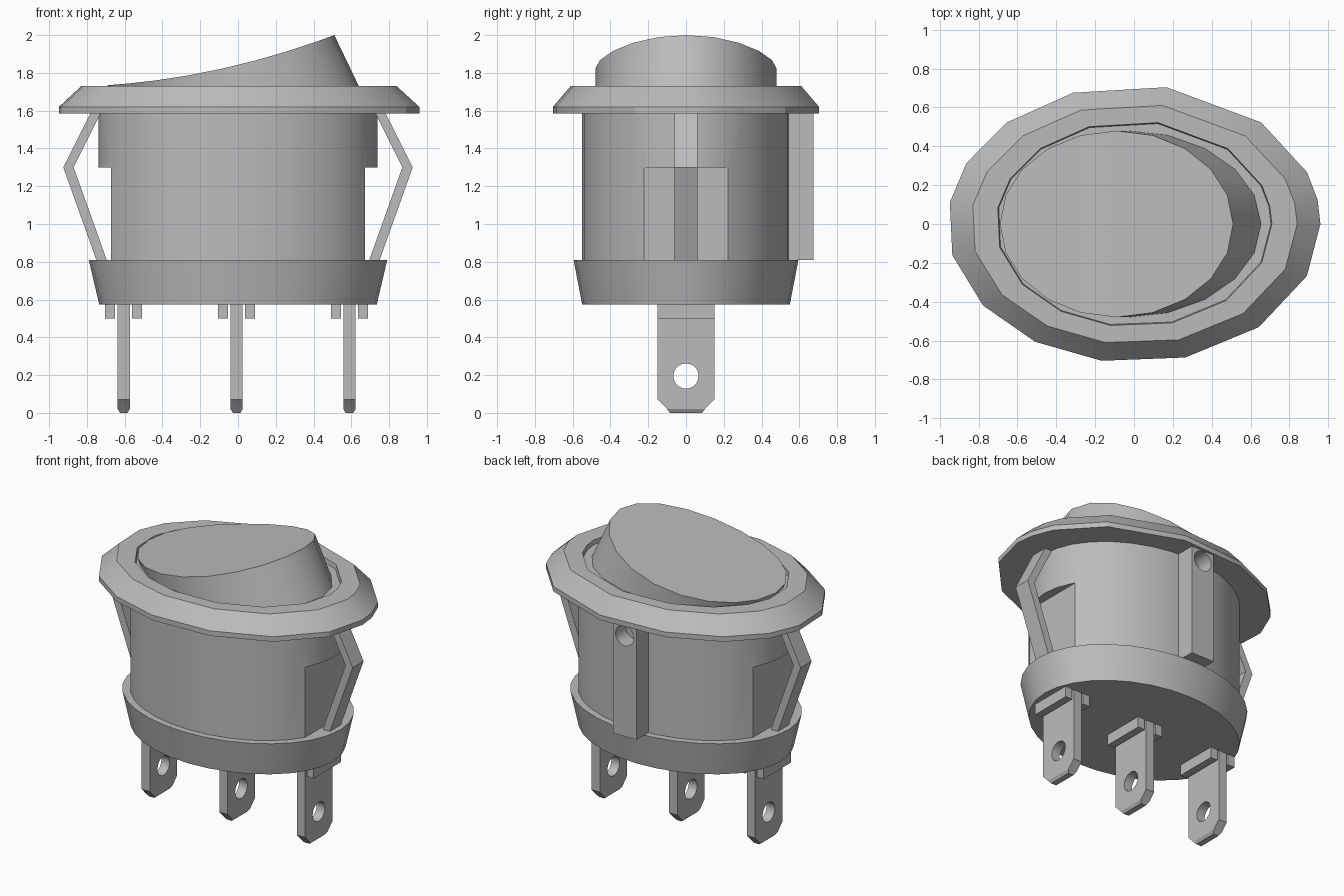
import bpy, bmesh
from math import sin, cos, radians, tau

cube = bpy.data.objects.get("Cube")
if cube:
    bpy.data.objects.remove(cube, do_unlink=True)

grey = bpy.data.materials.new("plain_grey")
grey.use_nodes = True
GREY = (0.5, 0.5, 0.5, 1)
grey.diffuse_color = GREY
grey.node_tree.nodes["Principled BSDF"].inputs["Base Color"].default_value = GREY


def finish(name, bm, smooth=0):
    """Turn a bmesh into a named object with optional smooth shading."""
    bmesh.ops.recalc_face_normals(bm, faces=bm.faces)
    mesh = bpy.data.meshes.new(name)
    bm.to_mesh(mesh)
    bm.free()
    mesh.materials.append(grey)
    ob = bpy.data.objects.new(name, mesh)
    bpy.context.collection.objects.link(ob)
    if smooth:
        shade(ob, smooth)
    return ob


def shade(ob, angle):
    bpy.ops.object.select_all(action="DESELECT")
    ob.select_set(True)
    bpy.context.view_layer.objects.active = ob
    bpy.ops.object.shade_smooth_by_angle(angle=radians(angle))


def loft(name, rings, angles, smooth=0):
    """Stack elliptical rings (x radius, y radius, z) and cap both ends."""
    bm = bmesh.new()
    loops = [[bm.verts.new((a * cos(t), b * sin(t), z)) for t in angles] for a, b, z in rings]
    n = len(angles)
    for lo, hi in zip(loops, loops[1:]):
        for i in range(n):
            bm.faces.new((lo[i], lo[(i + 1) % n], hi[(i + 1) % n], hi[i]))
    bm.faces.new(loops[0])
    bm.faces.new(loops[-1])
    return finish(name, bm, smooth)


def prism(name, points, axis, start, end):
    """Extrude a 2D outline along x (points are y, z) or y (points are x, z)."""
    bm = bmesh.new()
    place = (lambda p, d: (d, *p)) if axis == "x" else (lambda p, d: (p[0], d, p[1]))
    a, b = ([bm.verts.new(place(p, d)) for p in points] for d in (start, end))
    bm.faces.new(a)
    bm.faces.new(b)
    for i in range(len(a)):
        j = (i + 1) % len(a)
        bm.faces.new((a[i], a[j], b[j], b[i]))
    return finish(name, bm)


def box(name, x, y, z):
    return prism(name, [(x[0], z[0]), (x[1], z[0]), (x[1], z[1]), (x[0], z[1])], "y", *y)


def circle(cx, cz, r, n=20):
    return [(cx + r * cos(tau * i / n), cz + r * sin(tau * i / n)) for i in range(n)]


def cut(ob, *cutters):
    """Subtract the cutters, bake the result and delete them."""
    for c in cutters:
        mod = ob.modifiers.new("cut", "BOOLEAN")
        mod.object, mod.operation, mod.solver = c, "DIFFERENCE", "EXACT"
    bpy.context.view_layer.update()
    baked = bpy.data.meshes.new_from_object(ob.evaluated_get(bpy.context.evaluated_depsgraph_get()))
    ob.modifiers.clear()
    ob.data = baked
    for c in cutters:
        bpy.data.objects.remove(c, do_unlink=True)


# Faceted oval flange with a shallow recess for the rocker
flange_angles = [radians(d) for d in (0, 10, 22, 47, 80, 109, 133, 154, 171, 193,
                                      216, 238, 260, 286, 312, 338)]
loft("flange", [(0.96, 0.715, 1.585), (0.96, 0.715, 1.62), (0.84, 0.62, 1.73),
                (0.71, 0.53, 1.73), (0.705, 0.525, 1.70)], flange_angles, 25)

# Main barrel with a flat notch behind each clip
round_angles = [tau * i / 32 for i in range(32)]
barrel = loft("barrel", [(0.738, 0.55, 0.80), (0.738, 0.55, 1.59)], round_angles)
cut(barrel, *[box("notch", sorted((s * 0.673, s * 0.9)), (-0.3, 0.3), (0.7, 1.3)) for s in (-1, 1)])
shade(barrel, 25)

# Tapered collar under the barrel
loft("collar", [(0.735, 0.55, 0.575), (0.79, 0.595, 0.81)], round_angles, 25)

# Rocker: concave sloping top, sides leaning toward the high end
bm = bmesh.new()
N = 20
top, low = [], []
for i in range(N):
    x, y = -0.09 + 0.6 * cos(tau * i / N), 0.48 * sin(tau * i / N)
    t = (x + 0.69) / 1.2
    z = 1.735 + 0.265 * (0.3 * t + 0.7 * t * t)
    top.append(bm.verts.new((x, y, z)))
    low.append(bm.verts.new((x + 0.48 * (z - 1.68), y, 1.68)))
for i in range(N):
    j = (i + 1) % N
    bm.faces.new((top[i], top[j], low[j], low[i]))
for i in range(N // 2):
    strip = [top[i], top[i + 1], top[(N - i - 1) % N], top[(N - i) % N]]
    bm.faces.new(list(dict.fromkeys(strip)))
bm.faces.new(low)
finish("rocker", bm, 25)

# Rear locating rib with a round socket near its top
rib = box("rear_rib", (-0.09, 0.09), (0.5, 0.675), (0.81, 1.59))
cut(rib, prism("socket", circle(0, 1.51, 0.07), "y", 0.56, 0.8))
shade(rib, 25)

# Bent spring clips on both ends
clip = [(0.78, 1.59), (0.925, 1.3), (0.75, 0.81), (0.695, 0.81), (0.87, 1.3), (0.725, 1.59)]
for s, side in ((1, "left"), (-1, "right")):
    prism(f"{side}_clip", [(s * x, z) for x, z in clip], "y", -0.06, 0.06)

# Three terminal blades with a hole, a pointed tip and a pair of seating strips
for k, cx in enumerate((-0.605, -0.007, 0.59), 1):
    bm = bmesh.new()
    rows = [(0.02, 0.085, 0), (0.032, 0.10, 0.02), (0.032, 0.15, 0.072), (0.032, 0.15, 0.58)]
    loops = [[bm.verts.new((cx + sx * w, sy * d, z)) for sx, sy in ((-1, -1), (1, -1), (1, 1), (-1, 1))]
             for w, d, z in rows]
    for lo, hi in zip(loops, loops[1:]):
        for i in range(4):
            bm.faces.new((lo[i], lo[(i + 1) % 4], hi[(i + 1) % 4], hi[i]))
    bm.faces.new(loops[0])
    bm.faces.new(loops[-1])
    blade = finish(f"terminal_{k}", bm)
    cut(blade, prism("hole", circle(0, 0.195, 0.067), "x", cx - 0.1, cx + 0.1))
    shade(blade, 25)
    for s, side in ((-1, "a"), (1, "b")):
        box(f"terminal_strip_{k}{side}", sorted((cx + s * 0.045, cx + s * 0.098)),
            (-0.15, 0.15), (0.50, 0.58))
